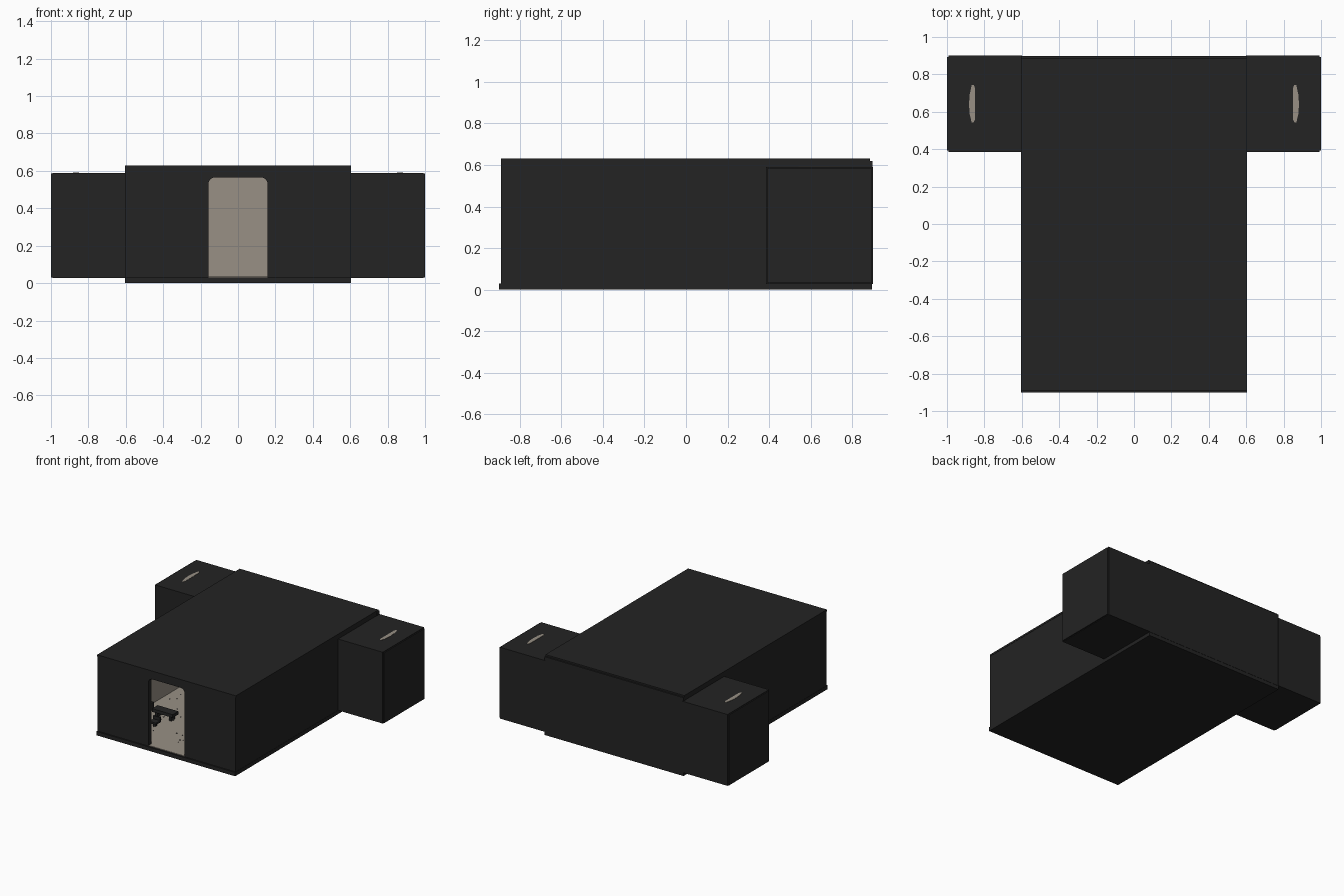
import bpy, bmesh, math, random

if "Cube" in bpy.data.objects:
    bpy.data.objects.remove(bpy.data.objects["Cube"])

random.seed(4)


def material(name, rgb):
    m = bpy.data.materials.new(name)
    m.diffuse_color = (*rgb, 1)
    m.use_nodes = True
    m.node_tree.nodes["Principled BSDF"].inputs["Base Color"].default_value = m.diffuse_color
    return m


BLACK = material("charcoal black", (0.017, 0.017, 0.017))
STONE = material("warm stone", (0.315, 0.28, 0.235))


def finish(name, bm, mat):
    bmesh.ops.recalc_face_normals(bm, faces=bm.faces)
    me = bpy.data.meshes.new(name)
    bm.to_mesh(me)
    bm.free()
    me.materials.append(mat)
    ob = bpy.data.objects.new(name, me)
    bpy.context.collection.objects.link(ob)
    return ob


def add_box(bm, x0, x1, y0, y1, z0, z1):
    vs = bmesh.ops.create_cube(bm, size=1)["verts"]
    for v in vs:
        v.co.x = x1 if v.co.x > 0 else x0
        v.co.y = y1 if v.co.y > 0 else y0
        v.co.z = z1 if v.co.z > 0 else z0


def box(name, mat, *dims):
    bm = bmesh.new()
    add_box(bm, *dims)
    return finish(name, bm, mat)


def sided(name, mat, x0, x1, *rest):
    # one box on the right and its mirror on the left
    box("right_" + name, mat, x0, x1, *rest)
    box("left_" + name, mat, -x1, -x0, *rest)


def extrude(name, mat, pts, vec):
    bm = bmesh.new()
    f = bm.faces.new([bm.verts.new(p) for p in pts])
    r = bmesh.ops.extrude_face_region(bm, geom=[f])
    vs = [g for g in r["geom"] if isinstance(g, bmesh.types.BMVert)]
    bmesh.ops.translate(bm, verts=vs, vec=vec)
    return finish(name, bm, mat)


def door_wall(name, mat, half, z0, z1, y0, y1):
    # wall outline with a round-cornered doorway notched into the bottom
    w, top, r = 0.158, 0.565, 0.035
    pts = [(-half, z0), (-half, z1), (half, z1), (half, z0), (w, z0)]
    for side, start in ((1, 0), (-1, 90)):
        for i in range(7):
            a = math.radians(start + i * 15)
            pts.append((side * (w - r) + r * math.cos(a), top - r + r * math.sin(a)))
    pts.append((-w, z0))
    extrude(name, mat, [(x, y0, z) for x, z in pts], (0, y1 - y0, 0))


# main hall shell
box("base_slab", BLACK, -0.605, 0.605, -0.9, 0.895, 0, 0.03)
box("roof_slab", BLACK, -0.605, 0.605, -0.89, 0.885, 0.615, 0.63)
door_wall("front_wall", BLACK, 0.603, 0.03, 0.616, -0.89, -0.86)
box("back_wall", BLACK, -0.605, 0.605, 0.865, 0.897, 0.028, 0.618)
sided("hall_wall", BLACK, 0.55, 0.603, -0.889, 0.43, 0.03, 0.616)
sided("wing_lintel", BLACK, 0.55, 0.603, 0.42, 0.89, 0.55, 0.616)

# stone lining of the hall
door_wall("front_lining", STONE, 0.55, 0.03, 0.614, -0.86, -0.852)
box("back_lining", STONE, -0.98, 0.98, 0.857, 0.866, 0.031, 0.57)
box("back_lining_top", STONE, -0.55, 0.55, 0.857, 0.866, 0.57, 0.614)
sided("hall_lining", STONE, 0.542, 0.55, -0.86, 0.43, 0.03, 0.614)
box("hall_floor", STONE, -0.55, 0.55, -0.886, 0.866, 0.029, 0.034)
box("hall_ceiling", STONE, -0.55, 0.55, -0.86, 0.866, 0.607, 0.615)

# side wings
sided("wing_floor", BLACK, 0.6, 0.99, 0.386, 0.899, 0.028, 0.04)
sided("wing_roof", BLACK, 0.6, 0.992, 0.386, 0.899, 0.57, 0.59)
sided("wing_front_wall", BLACK, 0.6, 0.992, 0.385, 0.42, 0.028, 0.59)
sided("wing_back_wall", BLACK, 0.6, 0.992, 0.866, 0.9, 0.028, 0.59)
sided("wing_end_wall", BLACK, 0.965, 1.0, 0.392, 0.893, 0.031, 0.585)
sided("wing_inner_floor", STONE, 0.55, 0.965, 0.42, 0.866, 0.036, 0.043)
sided("wing_end_lining", STONE, 0.958, 0.965, 0.42, 0.866, 0.04, 0.57)
sided("wing_front_lining", STONE, 0.55, 0.965, 0.42, 0.427, 0.04, 0.57)

# thin skylight strip on each wing roof, bowed on the outer edge
for side, label in ((1, "right"), (-1, "left")):
    pts = [(0.85, 0.56), (0.85, 0.725), (0.856, 0.742), (0.868, 0.742),
           (0.879, 0.69), (0.882, 0.64), (0.879, 0.59), (0.868, 0.542), (0.858, 0.542)]
    extrude(label + "_skylight", STONE, [(side * x, y, 0.589) for x, y in pts], (0, 0, 0.003))

# furniture: a table, a seat and a wall cabinet on each side of the hall
for side, label in ((1, "right"), (-1, "left")):
    def piece(name, parts):
        bm = bmesh.new()
        for x0, x1, *rest in parts:
            add_box(bm, *sorted((side * x0, side * x1)), *rest)
        finish(label + "_" + name, bm, BLACK)

    piece("table", [(0.24, 0.42, -0.47, -0.40, 0.07, 0.095),
                    (0.26, 0.28, -0.46, -0.41, 0.034, 0.07),
                    (0.38, 0.40, -0.46, -0.41, 0.034, 0.07)])
    piece("seat", [(0.28, 0.34, -0.62, -0.56, 0.06, 0.075),
                   (0.28, 0.34, -0.57, -0.56, 0.075, 0.10),
                   (0.30, 0.32, -0.60, -0.58, 0.034, 0.06)])
    piece("cabinet", [(0.48, 0.54, -0.42, -0.36, 0.034, 0.09)])

# dark flecks in the hall floor
bm = bmesh.new()
for _ in range(220):
    x, y, s = random.uniform(-0.52, 0.52), random.uniform(-0.83, 0.8), random.uniform(0.002, 0.005)
    add_box(bm, x - s, x + s, y - s, y + s, 0.033, 0.036)
finish("floor_flecks", bm, BLACK)
